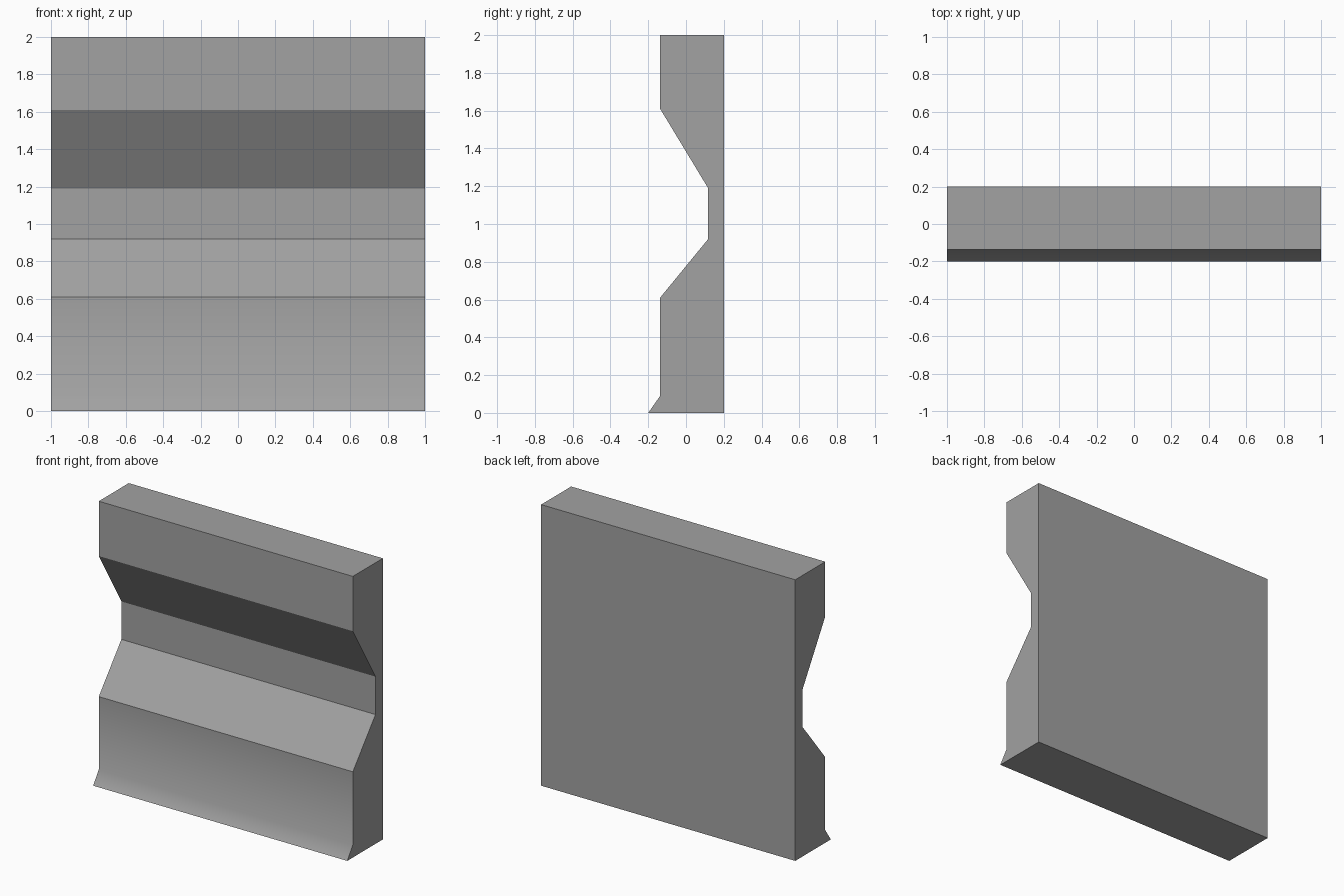
import bpy
import bmesh

cube = bpy.data.objects.get("Cube")
if cube:
    bpy.data.objects.remove(cube, do_unlink=True)

# Single plain grey
grey = bpy.data.materials.new("plain_grey")
grey.use_nodes = True
colour = (0.36, 0.36, 0.36, 1.0)
grey.diffuse_color = colour
grey.node_tree.nodes["Principled BSDF"].inputs["Base Color"].default_value = colour

# Wall section (y, z): back, flared foot, lower panel, recess, upper panel
FOOT_TOP = (-0.137, 0.09)
profile = [
    (0.2, 0.0), (-0.2, 0.0), FOOT_TOP, (-0.137, 0.61),
    (0.117, 0.92), (0.117, 1.19), (-0.137, 1.61),
    (-0.137, 2.0), (0.2, 2.0),
]

# Extrude the section along the width
bm = bmesh.new()
section = bm.faces.new([bm.verts.new((-1.0, y, z)) for y, z in profile])
extruded = bmesh.ops.extrude_face_region(bm, geom=[section])["geom"]
moved = [v for v in extruded if isinstance(v, bmesh.types.BMVert)]
bmesh.ops.translate(bm, vec=(2.0, 0.0, 0.0), verts=moved)
bmesh.ops.recalc_face_normals(bm, faces=bm.faces)

# Crisp edges everywhere except the soft bend above the foot
for face in bm.faces:
    face.smooth = True
for edge in bm.edges:
    on_bend = all(abs(v.co.y - FOOT_TOP[0]) + abs(v.co.z - FOOT_TOP[1]) < 0.001
                  for v in edge.verts)
    edge.smooth = on_bend

mesh = bpy.data.meshes.new("wall_panel")
bm.to_mesh(mesh)
bm.free()
mesh.materials.append(grey)
wall = bpy.data.objects.new("wall_panel", mesh)
bpy.context.collection.objects.link(wall)
